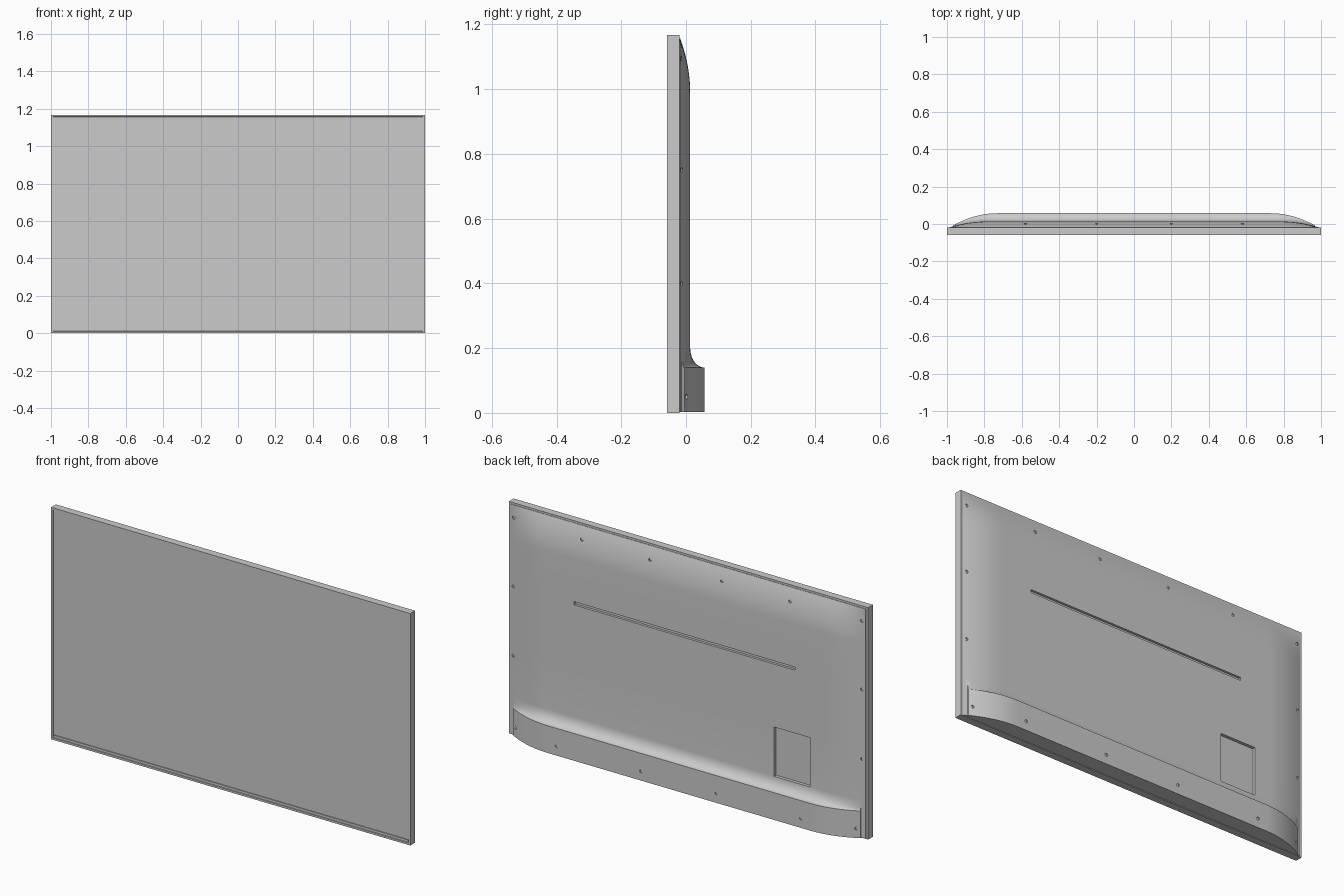
import bpy, bmesh, math
from mathutils import Matrix

if "Cube" in bpy.data.objects:
    bpy.data.objects.remove(bpy.data.objects["Cube"])

def add_object(name, bm):
    bmesh.ops.recalc_face_normals(bm, faces=bm.faces)
    mesh = bpy.data.meshes.new(name)
    bm.to_mesh(mesh)
    bm.free()
    obj = bpy.data.objects.new(name, mesh)
    bpy.context.collection.objects.link(obj)
    return obj

def box(bm, x0, x1, y0, y1, z0, z1):
    m = Matrix.Translation(((x0 + x1) / 2, (y0 + y1) / 2, (z0 + z1) / 2))
    m = m @ Matrix.Diagonal((x1 - x0, y1 - y0, z1 - z0, 1))
    return bmesh.ops.create_cube(bm, size=1, matrix=m)["verts"]

W, TOP, BOT, LEDGE = 0.988, 1.157, 0.003, 0.14
FLARE, SIDE, CROWN, BUMP_END = 0.06, 0.2, 0.17, 0.966

def ease(t):
    t = min(max(t, 0), 1)
    return 1 - (1 - t) ** 2

def depth(x, z):
    """Back surface: pillowed shell plus the thick base with a concave flare above it."""
    base = -0.018 + 0.031 * ease((W - abs(x)) / SIDE) * ease((TOP - z) / CROWN)
    if abs(x) > BUMP_END:
        return base
    bump = 0.0575 - 0.075 * max(0, (abs(x) - 0.73) / 0.255) ** 2
    t = min(max((z - LEDGE) / FLARE, 0), 1)
    return base + max(0, bump - base) * (1 - math.sqrt(max(0, 1 - (1 - t) ** 2)))

# front frame with recessed screen
bm = bmesh.new()
box(bm, -1, 1, -0.058, -0.02, 0, 1.167)
front = min(bm.faces, key=lambda f: f.calc_center_median().y)
bmesh.ops.inset_region(bm, faces=[front], thickness=0.014)
bmesh.ops.inset_region(bm, faces=[front], thickness=0.002, depth=-0.005)
add_object("screen_frame", bm)

# lower bezel strip
bm = bmesh.new()
box(bm, -0.985, 0.985, -0.057, -0.05, 0.012, 0.024)
add_object("lower_bezel", bm)

# back shell, a grid following the depth function
half = [0, 0.25, 0.5, 0.73] + [0.73 + (BUMP_END - 0.73) * i / 14 for i in range(1, 15)]
half += [BUMP_END + 0.001, 0.977, W]
xs = [-x for x in reversed(half[1:])] + half
zs = [BOT, 0.07] + [LEDGE + FLARE * (1 - math.cos(math.pi / 2 * i / 10)) for i in range(11)]
zs += [0.45, 0.75] + [TOP - CROWN * (1 - i / 14) for i in range(15)]
bm = bmesh.new()
grid = [[bm.verts.new((x, depth(x, z), z)) for x in xs] for z in zs]
for lo, hi in zip(grid, grid[1:]):
    for i in range(len(xs) - 1):
        bm.faces.new((lo[i], lo[i + 1], hi[i + 1], hi[i]))
rim = [e for e in bm.edges if e.is_boundary]
new = bmesh.ops.extrude_edge_only(bm, edges=rim)["geom"]
for v in new:
    if isinstance(v, bmesh.types.BMVert):
        v.co.y = -0.03
bmesh.ops.holes_fill(bm, edges=[e for e in bm.edges if e.is_boundary], sides=0)
shell = add_object("back_shell", bm)

# cutters: vent slot, connector recess and screw holes
bm = bmesh.new()
box(bm, -0.615, 0.615, 0.001, 0.1, 0.762, 0.778)
box(bm, -0.70, -0.50, -0.003, 0.1, 0.197, 0.445)
holes = [(s * x, 1.095) for s in (-1, 1) for x in (0.2, 0.58, 0.97)]
holes += [(s * 0.972, z) for s in (-1, 1) for z in (0.75, 0.4)]
holes += [(s * x, 0.05) for s in (-1, 1) for x in (0.21, 0.68, 0.95)]
for x, z in holes:
    m = Matrix.Translation((x, depth(x, z) + 0.006, z)) @ Matrix.Rotation(math.pi / 2, 4, 'X')
    bmesh.ops.create_cone(bm, cap_ends=True, segments=12, radius1=0.008,
                          radius2=0.008, depth=0.022, matrix=m)
cutter = add_object("recess_cutter", bm)
cutter.hide_render = True
cutter.display_type = 'WIRE'

cut = shell.modifiers.new("recesses", 'BOOLEAN')
cut.operation = 'DIFFERENCE'
cut.solver = 'EXACT'
cut.object = cutter

# apply the cut, then smooth the shell while keeping hard edges
bpy.context.view_layer.objects.active = shell
bpy.ops.object.select_all(action='DESELECT')
shell.select_set(True)
bpy.ops.object.modifier_apply(modifier=cut.name)
bpy.data.objects.remove(cutter, do_unlink=True)
bpy.ops.object.shade_smooth_by_angle(angle=math.radians(30))
